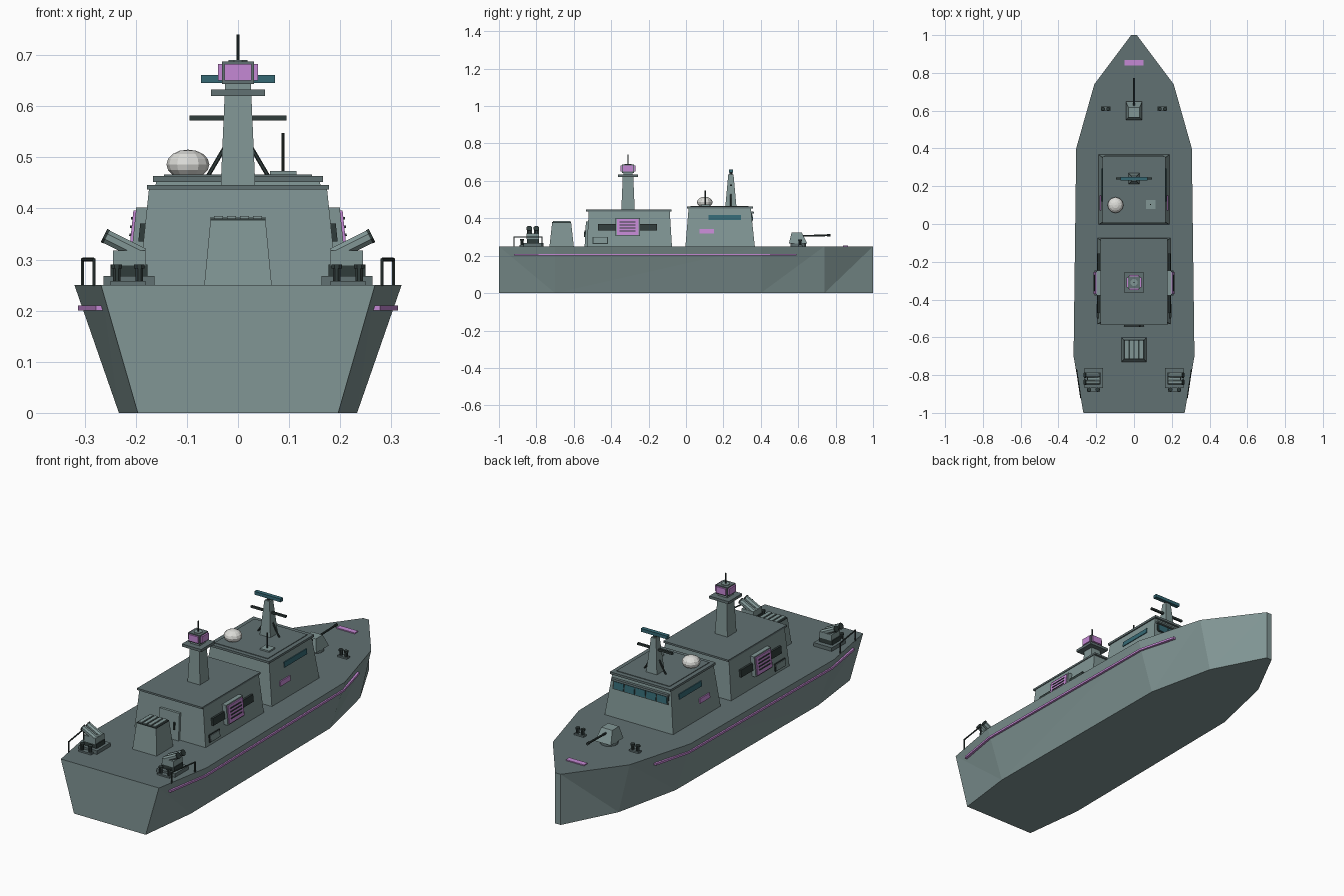
import bpy, bmesh, math
from mathutils import Vector

if "Cube" in bpy.data.objects:
    bpy.data.objects.remove(bpy.data.objects["Cube"])


def mat(name, *rgb):
    m = bpy.data.materials.new(name)
    m.diffuse_color = (*rgb, 1)
    m.use_nodes = True
    m.node_tree.nodes["Principled BSDF"].inputs["Base Color"].default_value = m.diffuse_color
    return m


GREY = mat("hull grey", 0.22, 0.305, 0.30)
DECK = mat("deck grey", 0.12, 0.165, 0.168)
DARK = mat("dark metal", 0.03, 0.045, 0.043)
PINK = mat("violet trim", 0.56, 0.25, 0.66)
TEAL = mat("teal glass", 0.035, 0.14, 0.175)
WHITE = mat("dome white", 0.72, 0.72, 0.69)


def mesh(name, verts, faces, *mats):
    me = bpy.data.meshes.new(name)
    me.from_pydata(verts, [], faces)
    bm = bmesh.new()
    bm.from_mesh(me)
    bmesh.ops.recalc_face_normals(bm, faces=bm.faces)
    bm.to_mesh(me)
    bm.free()
    for m in mats:
        me.materials.append(m)
    ob = bpy.data.objects.new(name, me)
    bpy.context.collection.objects.link(ob)
    return ob


def hexa(name, bottom, top, m):
    faces = [(0, 1, 2, 3), (4, 5, 6, 7)]
    faces += [(i, (i + 1) % 4, (i + 1) % 4 + 4, i + 4) for i in range(4)]
    return mesh(name, bottom + top, faces, m)


def rect(x0, x1, y0, y1, z):
    return [(x0, y0, z), (x1, y0, z), (x1, y1, z), (x0, y1, z)]


def box(name, x0, x1, y0, y1, z0, z1, m):
    return hexa(name, rect(x0, x1, y0, y1, z0), rect(x0, x1, y0, y1, z1), m)


def rod(name, p0, p1, r, m, n=8, r2=None):
    p0, p1 = Vector(p0), Vector(p1)
    d = p1 - p0
    q = d.to_track_quat('Z', 'Y')
    verts = []
    for p, rad in ((p0, r), (p1, r if r2 is None else r2)):
        for i in range(n):
            a = 2 * math.pi * (i + 0.5) / n
            verts.append(p + q @ Vector((rad * math.cos(a), rad * math.sin(a), 0)))
    faces = [tuple(range(n)), tuple(range(n, 2 * n))]
    faces += [(i, (i + 1) % n, (i + 1) % n + n, i + n) for i in range(n)]
    return mesh(name, verts, faces, m)


class House:
    """Tapered deckhouse whose walls can carry thin plates."""

    def __init__(self, name, z0, z1, base, top):
        self.z0, self.z1, self.base, self.top = z0, z1, base, top
        (bx, b0, b1), (tx, t0, t1) = base, top
        hexa(name, rect(-bx, bx, b0, b1, z0), rect(-tx, tx, t0, t1, z1), GREY)

    def plate(self, name, wall, u0, u1, z0, z1, out, m, inner=-0.003):
        def point(u, z, off):
            t = (z - self.z0) / (self.z1 - self.z0)
            hx, ya, yf = [a + (b - a) * t for a, b in zip(self.base, self.top)]
            return {"right": (hx + off, u, z), "left": (-hx - off, u, z),
                    "aft": (u, ya - off, z), "fore": (u, yf + off, z)}[wall]
        quads = [[point(u, z, o) for u, z in ((u0, z0), (u1, z0), (u1, z1), (u0, z1))]
                 for o in (inner, out)]
        return hexa(name, *quads, m)


SIDES = (("left", -1), ("right", 1))
D = 0.25  # deck height

# Hull: stations of y, keel half width, deck half width
stations = [(-1, .196, .268), (-.70, .233, .32), (.40, .225, .306), (.74, .15, .21), (1, .015, .015)]
verts = []
for y, b, t in stations:
    verts += [(-b, y, 0), (b, y, 0), (t, y, D), (-t, y, D)]
faces = [(0, 1, 2, 3), (16, 17, 18, 19)]
for i in range(4):
    a, f = 4 * i, 4 * i + 4
    faces += [(a, a + 1, f + 1, f), (a + 3, a + 2, f + 2, f + 3)]
    for lo, hi in ((0, 3), (1, 2)):
        if i == 0:
            faces += [(a + lo, f + lo, a + hi), (f + lo, f + hi, a + hi)]
        else:
            faces += [(a + lo, f + lo, f + hi), (a + lo, f + hi, a + hi)]
hull = mesh("hull", verts, faces, GREY, DECK)
for p in hull.data.polygons:
    p.material_index = 1 if p.normal.z > 0.9 else 0

# Rubbing strips along the hull sides
path = [(-.92, .270), (-.70, .305), (.40, .292), (.59, .243)]
for side, s in SIDES:
    v = []
    for y, x in path:
        v += [(s * (x + dx), y, z) for dx, z in ((-.008, .2), (.008, .2), (.008, .21), (-.008, .21))]
    f = [(0, 1, 2, 3), (12, 13, 14, 15)]
    f += [(4 * i + k, 4 * i + (k + 1) % 4, 4 * i + 4 + (k + 1) % 4, 4 * i + 4 + k)
          for i in range(3) for k in range(4)]
    mesh(side + "_rubbing_strip", v, f, PINK)
box("bow_plate", -.05, .05, .84, .867, D - .002, D + .005, PINK)

# Aft deckhouse with roof, door and side panels
aft = House("aft_house", D, .44, (.194, -.53, -.075), (.174, -.52, -.087))
box("aft_roof", -.178, .178, -.534, -.077, .437, .446, DECK)
aft.plate("aft_door", "aft", -.054, .054, D, .383, .012, GREY)
aft.plate("door_handle", "aft", .026, .034, .3, .335, .018, DARK)
for side, s in SIDES:
    aft.plate(side + "_vent_bar", side, -.47, -.155, .335, .37, .01, DARK)
    aft.plate(side + "_panel", side, -.378, -.247, .305, .402, .021, GREY)
    aft.plate(side + "_panel_face", side, -.37, -.255, .311, .396, .026, PINK)
    for i in range(4):
        z = .33 + .016 * i
        aft.plate(f"{side}_panel_slot_{i}", side, -.355, -.27, z, z + .005, .029, DARK)
    aft.plate(side + "_hatch_rim", side, -.5, -.418, .263, .3, .004, DARK)
    aft.plate(side + "_hatch", side, -.495, -.423, .267, .296, .007, GREY)

# Bridge with roof, windows and side plates
bridge = House("bridge", D, .455, (.187, -.003, .368), (.160, .014, .346))
box("bridge_roof", -.166, .166, .005, .357, .452, .463, DECK)
box("bridge_roof_cap", -.145, .145, .025, .335, .46, .466, DECK)
bridge.plate("window_band", "fore", -.152, .152, .382, .425, .003, DARK)
for i in range(5):
    x = -.118 + .059 * i
    bridge.plate(f"front_window_{i}", "fore", x - .026, x + .026, .387, .42, .006, TEAL)
bridge.plate("window_visor", "fore", -.155, .155, .425, .435, .014, DECK)
for side, s in SIDES:
    bridge.plate(side + "_window", side, .12, .295, .392, .417, .004, TEAL)
    bridge.plate(side + "_plate", side, .072, .15, .32, .342, .006, PINK)

# Aft mast with sensor block
AY = -.31
hexa("aft_mast", rect(-.034, .034, AY - .036, AY + .036, .44),
     rect(-.026, .026, AY - .028, AY + .028, .625), GREY)
box("aft_mast_platform", -.053, .053, AY - .053, AY + .053, .62, .633, DECK)
box("sensor_neck", -.025, .025, AY - .025, AY + .025, .63, .645, GREY)
box("sensor_core", -.031, .031, AY - .031, AY + .031, .643, .687, DECK)
for k, (dx, dy) in enumerate(((1, 0), (-1, 0), (0, 1), (0, -1))):
    hx, hy = (.005, .026) if dx else (.026, .005)
    cx, cy = dx * .034, AY + dy * .034
    box(f"sensor_panel_{k}", cx - hx, cx + hx, cy - hy, cy + hy, .65, .682, PINK)
rod("sensor_cap", (0, AY, .685), (0, AY, .69), .02, GREY)
rod("aft_pole", (0, AY, .685), (0, AY, .74), .0035, DARK)

# Fore mast with yard, struts and radar bar
FY = .24
hexa("fore_mast", rect(-.03, .03, FY - .03, FY + .03, .46),
     rect(-.014, .014, FY - .014, FY + .014, .635), GREY)
box("fore_yard", -.095, .095, FY - .005, FY + .005, .572, .582, DARK)
rod("radar_axle", (0, FY, .63), (0, FY, .648), .009, DARK)
box("radar_bar", -.072, .072, FY - .01, FY + .01, .645, .661, TEAL)
for side, s in SIDES:
    rod(side + "_mast_strut", (s * .062, FY, .458), (s * .005, FY, .555), .004, DARK, 6)

# Roof dome and whip antenna
rod("dome_base", (-.098, .1, .455), (-.098, .1, .472), .029, GREY, 12)
bpy.ops.mesh.primitive_uv_sphere_add(segments=12, ring_count=8, radius=1, location=(-.098, .1, .486))
dome = bpy.context.object
dome.name = "dome"
dome.scale = (.042, .042, .029)
dome.data.materials.append(WHITE)
box("antenna_box", .063, .114, .08, .127, .46, .473, GREY)
rod("antenna", (.088, .103, .47), (.088, .103, .548), .0035, DARK)

# Launcher box on the aft deck
hexa("launcher", rect(-.066, .066, -.73, -.6, D), rect(-.054, .054, -.716, -.614, .376), GREY)
box("launcher_lid", -.054, .054, -.716, -.614, .374, .38, DARK)
for i in range(4):
    x = -.038 + .0253 * i
    box(f"launcher_rib_{i}", x - .009, x + .009, -.712, -.618, .377, .385, GREY)

# Bow gun
GY = .6
rod("gun_ring", (0, GY, D - .002), (0, GY, .268), .042, DECK, 12)
hexa("gun_turret", rect(-.043, .043, .55, .648, .265), rect(-.03, .03, .565, .618, .325), GREY)
rod("gun_barrel", (0, .62, .306), (0, .76, .309), .005, DARK)
rod("gun_muzzle", (0, .755, .309), (0, .772, .309), .007, DARK)


def bollards(name, x, y, gap, h):
    box(name + "_plate", x - gap - .012, x + gap + .012, y - .012, y + .012, D - .002, D + .008, DECK)
    for k in (-1, 1):
        rod(f"{name}_post_{k}", (x + k * gap, y, D), (x + k * gap, y, D + h), .008, DARK)
        rod(f"{name}_cap_{k}", (x + k * gap, y, D + h - .008), (x + k * gap, y, D + h), .011, DARK)


for side, s in SIDES:
    bollards(side + "_bow_bollard", s * .15, .61, .014, .036)
    bollards(side + "_stern_bollard", s * .215, -.877, .022, .04)
    # Stern decoy launchers, tubes aimed outboard and up
    x = s * .213
    box(side + "_decoy_base", x - .05, x + .05, -.868, -.762, D - .002, .268, DECK)
    box(side + "_decoy_foot", x - .036, x + .036, -.85, -.785, .265, .29, DARK)
    box(side + "_decoy_mount", x - .032, x + .032, -.852, -.785, .288, .318, GREY)
    for i, y in enumerate((-.838, -.8)):
        rod(f"{side}_decoy_tube_{i}", (s * .186, y, .309), (s * .258, y, .345), .0145, GREY)
        rod(f"{side}_decoy_mouth_{i}", (s * .257, y, .3445), (s * .262, y, .347), .0155, DARK)
    # Stern handrails following the deck edge
    a, b = (s * .282, -.92), (s * .304, -.77)
    rod(side + "_rail_aft_post", (*a, D - .002), (*a, .302), .0035, DARK, 6)
    rod(side + "_rail_fore_post", (*b, D - .002), (*b, .302), .0035, DARK, 6)
    rod(side + "_rail_top", (*a, .3), (*b, .3), .0035, DARK, 6)
